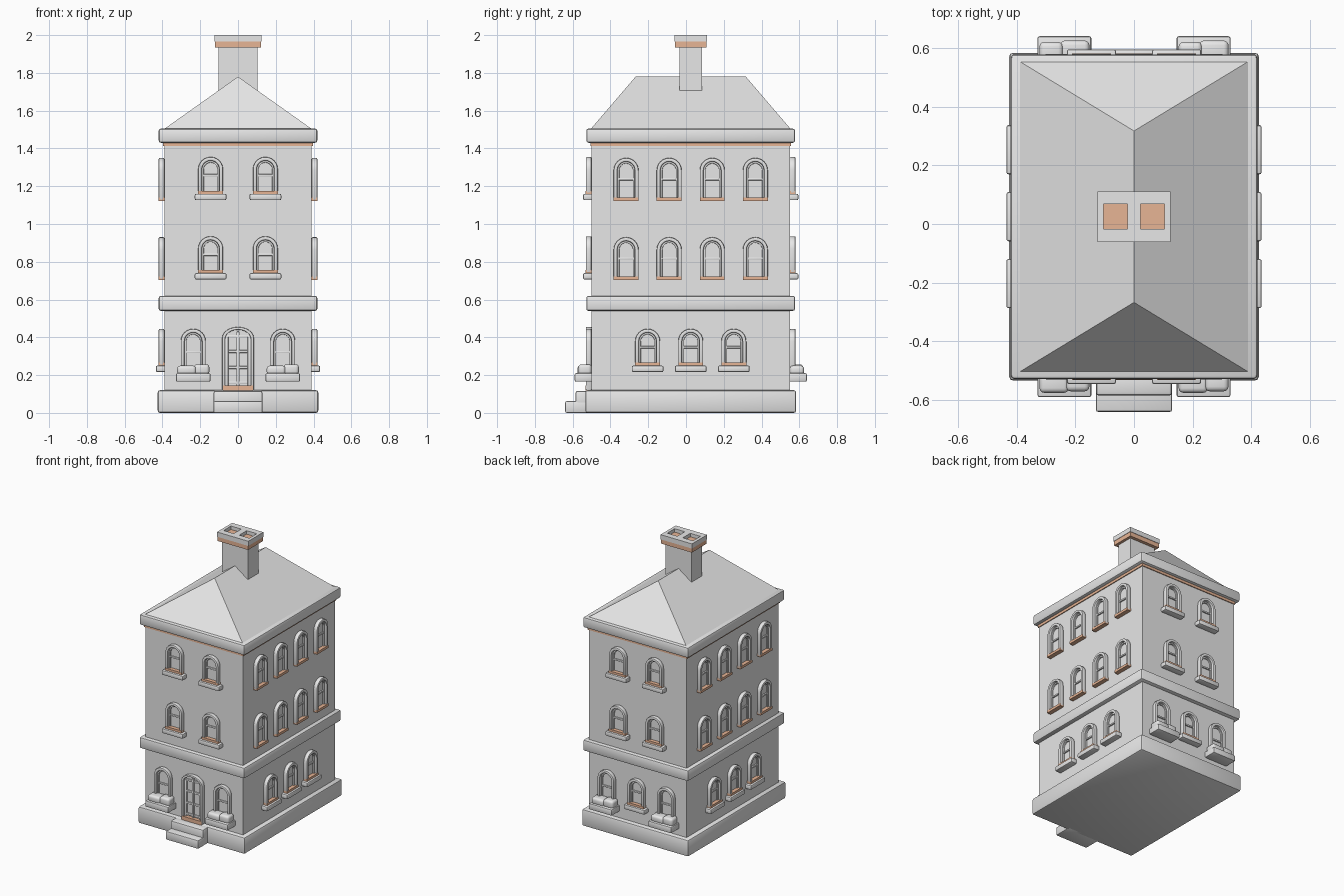
import bpy, bmesh, math
from mathutils import Matrix, Vector

cube = bpy.data.objects.get("Cube")
if cube:
    bpy.data.objects.remove(cube, do_unlink=True)


def material(name, rgb):
    m = bpy.data.materials.new(name)
    m.use_nodes = True
    m.diffuse_color = (*rgb, 1)
    m.node_tree.nodes["Principled BSDF"].inputs["Base Color"].default_value = (*rgb, 1)
    return m


STONE = material("pale_grey_stone", (0.8, 0.8, 0.8))
CLAY = material("warm_clay", (0.8, 0.46, 0.3))
CY = 0.025            # centre of the house in depth
HX, HY = 0.39, 0.525  # half sizes of the walls

# Wall frames: local -y points out of each wall, local x runs along it
FRONT = Matrix.Translation((0, CY - HY, 0))
BACK = Matrix.Translation((0, CY + HY, 0)) @ Matrix.Rotation(math.pi, 4, 'Z')
LEFT = Matrix.Translation((HX, CY, 0)) @ Matrix.Rotation(math.pi / 2, 4, 'Z')
RIGHT = Matrix.Translation((-HX, CY, 0)) @ Matrix.Rotation(-math.pi / 2, 4, 'Z')


def finish(bm, name, mats, place=None, bevel=0.0, segments=2):
    """Round the sharp edges, shade and link the part."""
    bmesh.ops.recalc_face_normals(bm, faces=bm.faces)
    if bevel:
        sharp = [e for e in bm.edges
                 if len(e.link_faces) == 2 and e.calc_face_angle() > math.radians(40)]
        bmesh.ops.bevel(bm, geom=sharp, offset=bevel, segments=segments,
                        affect='EDGES', profile=0.5, clamp_overlap=True)
    for f in bm.faces:
        f.smooth = True
    me = bpy.data.meshes.new(name)
    bm.to_mesh(me)
    bm.free()
    for m in mats:
        me.materials.append(m)
    me.set_sharp_from_angle(angle=math.radians(35))
    ob = bpy.data.objects.new(name, me)
    if place is not None:
        ob.matrix_world = place
    bpy.context.collection.objects.link(ob)
    return ob


def box_mesh(x0, x1, y0, y1, z0, z1):
    bm = bmesh.new()
    centre = Vector((x0 + x1, y0 + y1, z0 + z1)) / 2
    bmesh.ops.create_cube(bm, size=1, matrix=Matrix.Translation(centre)
                          @ Matrix.Diagonal((x1 - x0, y1 - y0, z1 - z0, 1)))
    return bm


def box(name, x, y, z, mat=STONE, place=None, bevel=0.0, segments=2):
    return finish(box_mesh(*x, *y, *z), name, [mat], place, bevel, segments)


def arch(u, half, z0, z1, rise, n=12):
    """Outline from lower left over the arch to lower right."""
    curve = [(u - half * math.cos(math.pi * i / n),
              z1 - rise + rise * math.sin(math.pi * i / n)) for i in range(n + 1)]
    return [(u - half, z0)] + curve + [(u + half, z0)]


def arch_ring(name, outer, inner, depth, place, bevel):
    bm = bmesh.new()
    rows = [[bm.verts.new((x, y, z)) for x, z in pts]
            for pts, y in ((outer, 0), (outer, -depth), (inner, -depth), (inner, 0))]
    for a, b in zip(rows, rows[1:] + rows[:1]):
        for i in range(len(a) - 1):
            bm.faces.new((a[i], a[i + 1], b[i + 1], b[i]))
    for i in (0, -1):
        bm.faces.new([r[i] for r in rows])
    finish(bm, name, [STONE], place, bevel)


def arch_plate(name, outline, depth, place):
    bm = bmesh.new()
    bm.faces.new([bm.verts.new((x, 0, z)) for x, z in outline])
    ext = bmesh.ops.extrude_face_region(bm, geom=bm.faces[:])
    bmesh.ops.translate(bm, vec=(0, -depth, 0),
                        verts=[v for v in ext["geom"] if isinstance(v, bmesh.types.BMVert)])
    finish(bm, name, [STONE], place)


def window(place, u, z0, z1, sill=False, planter=False):
    outer, inner, sash = 0.066, 0.046, 0.036
    arch_ring("window_frame", arch(u, outer, z0, z1, outer),
              arch(u, inner, z0, z1 - 0.02, inner), 0.03, place, 0.006)
    arch_ring("window_sash", arch(u, inner, z0, z1 - 0.02, inner),
              arch(u, sash, z0, z1 - 0.03, sash), 0.014, place, 0.003)
    arch_plate("window_pane", arch(u, inner, z0, z1 - 0.02, inner), 0.004, place)
    mid = (z0 + z1) / 2
    box("window_rail", (u - inner, u + inner), (-0.013, 0), (mid - 0.006, mid + 0.006),
        STONE, place, 0.003)
    if not planter:
        box("window_ledge", (u - outer, u + outer), (-0.031, 0), (z0 - 0.002, z0 + 0.016),
            CLAY, place)
    if sill:
        box("window_sill", (u - 0.084, u + 0.084), (-0.045, 0.01), (z0 - 0.034, z0),
            STONE, place, 0.008)
    if planter:
        box("planter_box", (u - 0.092, u + 0.092), (-0.09, 0.01), (0.165, 0.21),
            STONE, place, 0.008)
        box("planter_bush", (u - 0.085, u + 0.015), (-0.075, 0), (0.2, 0.25),
            STONE, place, 0.016, 3)
        box("planter_bush", (u + 0.005, u + 0.085), (-0.07, 0), (0.2, 0.257),
            STONE, place, 0.016, 3)


def slab(name, hx, hy, z0, z1, mat=STONE, bevel=0.012):
    box(name, (-hx, hx), (CY - hy, CY + hy), (z0, z1), mat, None, bevel)


# Main body, plinth, bands and cornice
slab("walls", HX, HY, 0.05, 1.45, bevel=0)
slab("plinth", 0.425, 0.558, 0, 0.12)
slab("floor_band", 0.42, 0.553, 0.54, 0.62)
slab("cornice_trim", 0.396, 0.531, 1.412, 1.435, CLAY, 0)
slab("cornice", 0.42, 0.553, 1.43, 1.505)

# Hipped roof
bm = bmesh.new()
eave = [bm.verts.new((sx * 0.395, CY + sy * 0.532, 1.5))
        for sx, sy in ((-1, -1), (1, -1), (1, 1), (-1, 1))]
ridge = [bm.verts.new((0, CY + s * 0.292, 1.78)) for s in (-1, 1)]
bm.faces.new(eave[::-1])
bm.faces.new((eave[0], eave[1], ridge[0]))
bm.faces.new((eave[2], eave[3], ridge[1]))
bm.faces.new((eave[1], eave[2], ridge[1], ridge[0]))
bm.faces.new((eave[3], eave[0], ridge[0], ridge[1]))
finish(bm, "roof", [STONE])

# Chimney with a clay course and two flue openings
box("chimney_shaft", (-0.103, 0.103), (CY - 0.06, CY + 0.06), (1.6, 1.94))
box("chimney_course", (-0.122, 0.122), (CY - 0.083, CY + 0.083), (1.935, 1.97), CLAY)
bm = box_mesh(-0.125, 0.125, CY - 0.086, CY + 0.086, 1.966, 2)
bmesh.ops.bisect_plane(bm, geom=bm.verts[:] + bm.edges[:] + bm.faces[:],
                       plane_co=(0, 0, 0), plane_no=(1, 0, 0))
flues = [f for f in bm.faces if f.normal.z > 0.9]
bmesh.ops.inset_individual(bm, faces=flues, thickness=0.031)
for f in flues:
    for v in f.verts:
        v.co.y = CY + (v.co.y - CY) * 0.66
for f in bmesh.ops.extrude_discrete_faces(bm, faces=flues)["faces"]:
    bmesh.ops.translate(bm, verts=f.verts, vec=(0, 0, -0.025))
    f.material_index = 1
finish(bm, "chimney_cap", [STONE, CLAY])

# Upper windows on all four walls
for base in (0.705, 1.125):
    for wall in (FRONT, BACK):
        for u in (-0.145, 0.145):
            window(wall, u, base + 0.035, base + 0.23, sill=True)
    for wall in (LEFT, RIGHT):
        for i in range(4):
            window(wall, (i - 1.5) * 0.228, base, base + 0.225)

# Ground floor windows
for wall in (LEFT, RIGHT):
    for i in (-1, 0, 1):
        window(wall, i * 0.228, 0.25, 0.445, sill=True)
for wall in (FRONT, BACK):
    for u in (-0.237, 0.237):
        window(wall, u, 0.2, 0.445, planter=True)
window(BACK, 0, 0.25, 0.445, sill=True)

# Double front door with glazing bars
arch_ring("door_frame", arch(0, 0.084, 0.12, 0.455, 0.06),
          arch(0, 0.068, 0.12, 0.44, 0.05), 0.03, FRONT, 0.005)
arch_plate("door_panel", arch(0, 0.068, 0.12, 0.44, 0.05), 0.005, FRONT)
for x, w in ((0, 0.008), (-0.06, 0.009), (0.06, 0.009)):
    box("door_stile", (x - w, x + w), (-0.016, 0), (0.12, 0.43 if x == 0 else 0.405),
        STONE, FRONT, 0.003)
for z in (0.16, 0.24, 0.325, 0.405):
    box("door_rail", (-0.066, 0.066), (-0.014, 0), (z - 0.007, z + 0.007), STONE, FRONT, 0.003)
box("door_threshold", (-0.08, 0.08), (-0.032, 0), (0.118, 0.145), CLAY, FRONT)

# Entrance steps
box("lower_step", (-0.13, 0.13), (-0.64, -0.5), (0, 0.062), bevel=0.008)
box("upper_step", (-0.13, 0.13), (-0.585, -0.5), (0.03, 0.117), bevel=0.012)
